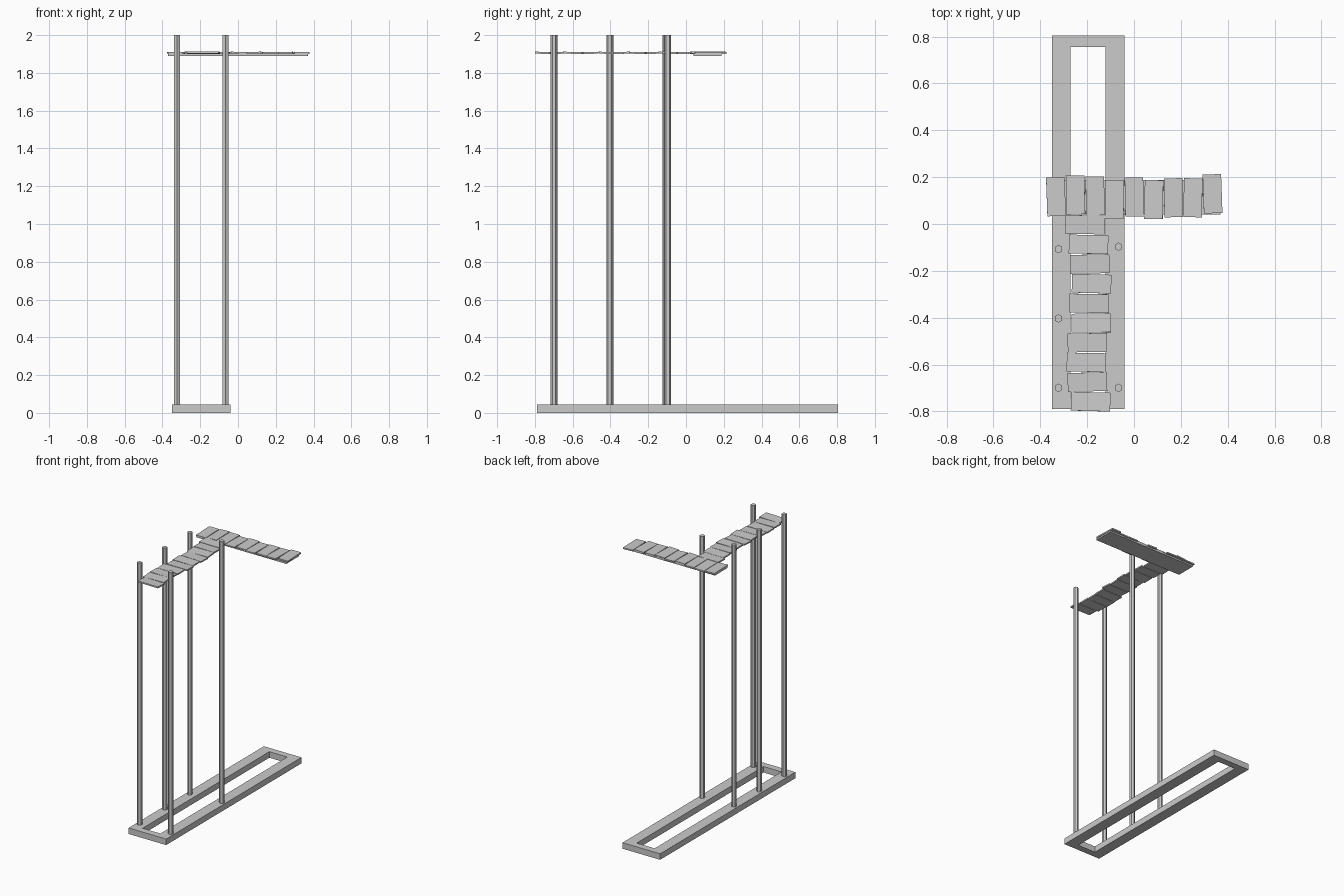
import bpy, bmesh
from math import radians, pi
from mathutils import Matrix, Euler

if "Cube" in bpy.data.objects:
    bpy.data.objects.remove(bpy.data.objects["Cube"])


def box(name, center, size, rot=(0, 0, 0)):
    bm = bmesh.new()
    bmesh.ops.create_cube(bm, size=1, matrix=Matrix.Diagonal((*size, 1)))
    return finish(name, bm, center, rot)


def finish(name, bm, loc, rot=(0, 0, 0)):
    me = bpy.data.meshes.new(name)
    bm.to_mesh(me)
    bm.free()
    ob = bpy.data.objects.new(name, me)
    ob.location = loc
    ob.rotation_euler = Euler([radians(a) for a in rot])
    bpy.context.collection.objects.link(ob)
    return ob


# Ground frame: rectangular ring extruded upwards
outer = [(-0.35, -0.79), (-0.04, -0.79), (-0.04, 0.805), (-0.35, 0.805)]
inner = [(-0.27, -0.74), (-0.122, -0.74), (-0.122, 0.755), (-0.27, 0.755)]
bm = bmesh.new()
o = [bm.verts.new((x, y, 0)) for x, y in outer]
i = [bm.verts.new((x, y, 0)) for x, y in inner]
for k in range(4):
    n = (k + 1) % 4
    bm.faces.new((o[k], o[n], i[n], i[k]))
ext = bmesh.ops.extrude_face_region(bm, geom=bm.faces[:], use_keep_orig=True)
bmesh.ops.translate(bm, vec=(0, 0, 0.045),
                    verts=[g for g in ext["geom"] if isinstance(g, bmesh.types.BMVert)])
bmesh.ops.recalc_face_normals(bm, faces=bm.faces[:])
finish("base_frame", bm, (0, 0, 0))

# Hexagonal posts
for n, (x, y) in enumerate([(-0.322, -0.107), (-0.066, -0.097), (-0.322, -0.403),
                            (-0.322, -0.699), (-0.066, -0.699)]):
    bm = bmesh.new()
    bmesh.ops.create_cone(bm, cap_ends=True, segments=6, radius1=0.018, radius2=0.018,
                          depth=1.98, matrix=Matrix.Rotation(pi / 2 * 0, 4, 'Z'))
    finish(f"post_{n + 1}", bm, (x, y, 1.01))

# Cross walkway: (centre y, yaw, roll) of each plank along x
cross = [(0.117, 2, 1), (0.124, 1.5, -2), (0.12, 1, 1.5), (0.105, -1, -1), (0.115, 1, 2),
         (0.104, -1, -2), (0.112, 1, 1), (0.112, -1, -1.5), (0.129, 2, 1)]
for n, (y, yaw, roll) in enumerate(cross):
    box(f"cross_plank_{n + 1}", (-0.333 + n * 0.0835, y, 1.906), (0.079, 0.166, 0.01),
        (0, roll, yaw))
box("cross_support", (0, 0.114, 1.896), (0.74, 0.148, 0.012))

# Long walkway: (centre x, yaw, pitch) of each plank along -y
long_row = [(-0.208, -1, 1), (-0.194, -1, -2), (-0.189, 1, 2), (-0.181, -1.5, -1), (-0.191, -1, 2),
            (-0.183, 0.5, -2), (-0.199, 1, 1), (-0.203, -1, -1), (-0.199, 1.5, 2), (-0.185, -1.5, -2)]
for n, (x, yaw, pitch) in enumerate(long_row):
    box(f"walk_plank_{n + 1}", (x, -0.003 - n * 0.0839, 1.906), (0.168, 0.08, 0.01),
        (pitch, 0, yaw))
